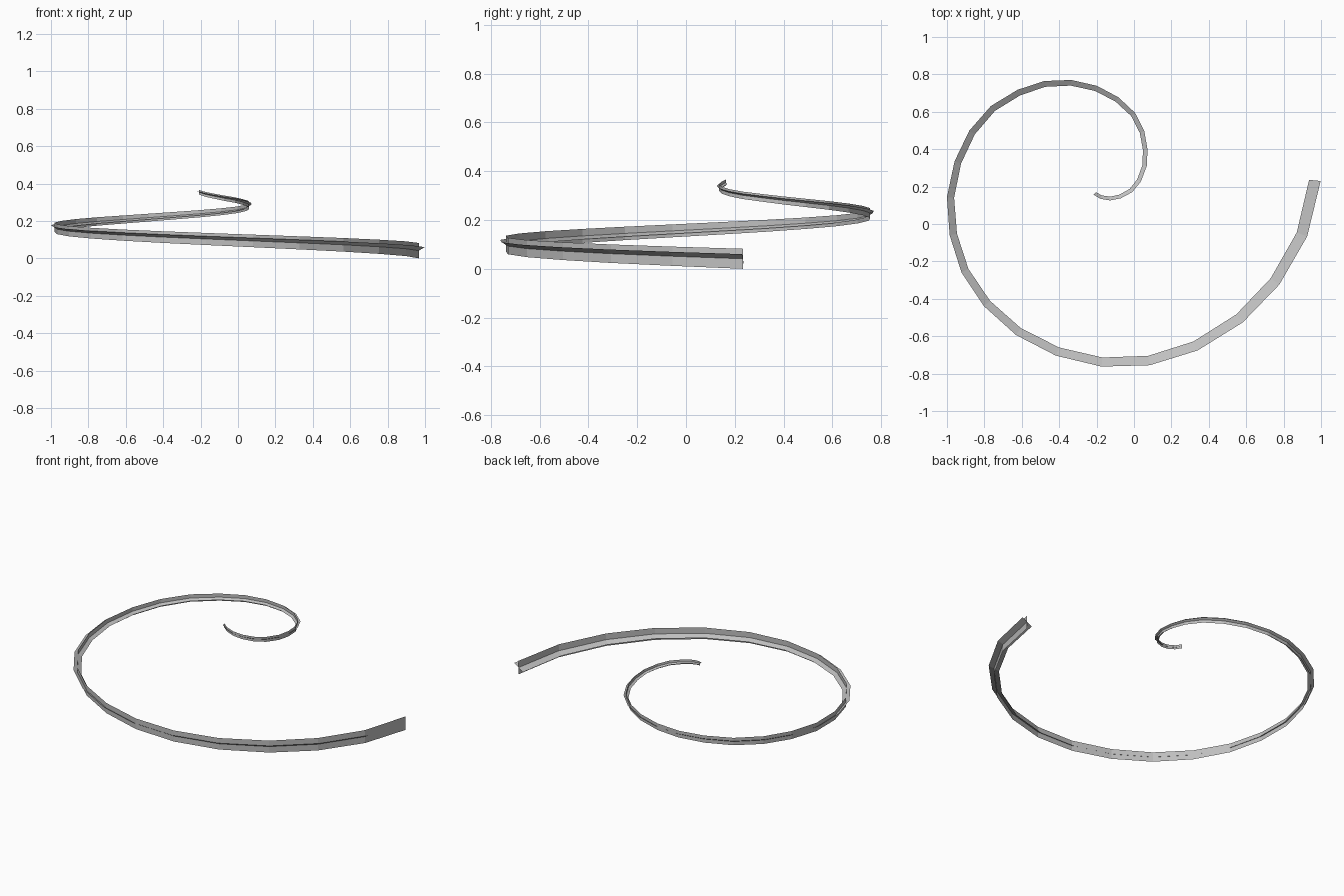
import bpy
import bmesh
import math
from mathutils import Vector

if "Cube" in bpy.data.objects:
    bpy.data.objects.remove(bpy.data.objects["Cube"], do_unlink=True)

# Plan of the spiral, from the wide outer end to the thin inner end
PLAN = [
    (.967, .233), (.898, -.056), (.754, -.307), (.564, -.505), (.329, -.652),
    (.08, -.73), (-.171, -.738), (-.409, -.682), (-.618, -.575), (-.786, -.425),
    (-.904, -.249), (-.966, -.056), (-.981, .142), (-.942, .329), (-.866, .489),
    (-.754, .618), (-.615, .703), (-.476, .749), (-.337, .755), (-.203, .725),
    (-.091, .666), (-.005, .586), (.043, .492), (.06, .398), (.057, .313),
    (.027, .233), (-.016, .179), (-.075, .147), (-.128, .136), (-.176, .144),
    (-.209, .163),
]
START_HEIGHT = 0.041
RISE = 0.0104      # climb per step
SHRINK = 0.04      # exponential taper per step

# Single matte grey
grey = bpy.data.materials.new("plain_grey")
grey.use_nodes = True
grey.diffuse_color = (0.52, 0.52, 0.52, 1)
for node in grey.node_tree.nodes:
    if node.type == 'BSDF_PRINCIPLED':
        node.inputs["Base Color"].default_value = grey.diffuse_color
        node.inputs["Roughness"].default_value = 0.8

points = [Vector(p) for p in PLAN]


def tangent(i):
    """Direction of travel in plan, extrapolated at both ends."""
    last = len(points) - 1
    if i == 0:
        t = 4 * points[1] - 3 * points[0] - points[2]
    elif i == last:
        t = 3 * points[i] - 4 * points[i - 1] + points[i - 2]
    else:
        t = (points[i + 1] - points[i]).normalized() + (points[i] - points[i - 1]).normalized()
    return t.normalized()


def sweep_strip(name, profile):
    """Sweep a line of (outward, up) offsets along the tapering spiral."""
    bm = bmesh.new()
    previous = None
    for i, p in enumerate(points):
        t = tangent(i)
        outward = Vector((-t.y, t.x, 0))
        centre = Vector((p.x, p.y, START_HEIGHT + RISE * i))
        size = math.exp(-SHRINK * i)
        ring = [bm.verts.new(centre + outward * (a * size) + Vector((0, 0, b * size)))
                for a, b in profile]
        if previous:
            for k in range(len(ring) - 1):
                bm.faces.new((previous[k], previous[k + 1], ring[k + 1], ring[k]))
        previous = ring
    mesh = bpy.data.meshes.new(name)
    bm.to_mesh(mesh)
    bm.free()
    mesh.materials.append(grey)
    obj = bpy.data.objects.new(name, mesh)
    bpy.context.collection.objects.link(obj)
    return obj


# Upright blade, and the slanted blade crossing it; + is outward
# (the spiral runs clockwise, so its left-hand normal points outward)
sweep_strip("upright_blade", [(0, -0.041), (0, 0), (0, 0.041)])
sweep_strip("slanted_blade", [(-0.031, -0.019), (0, 0), (0.031, 0.019)])
